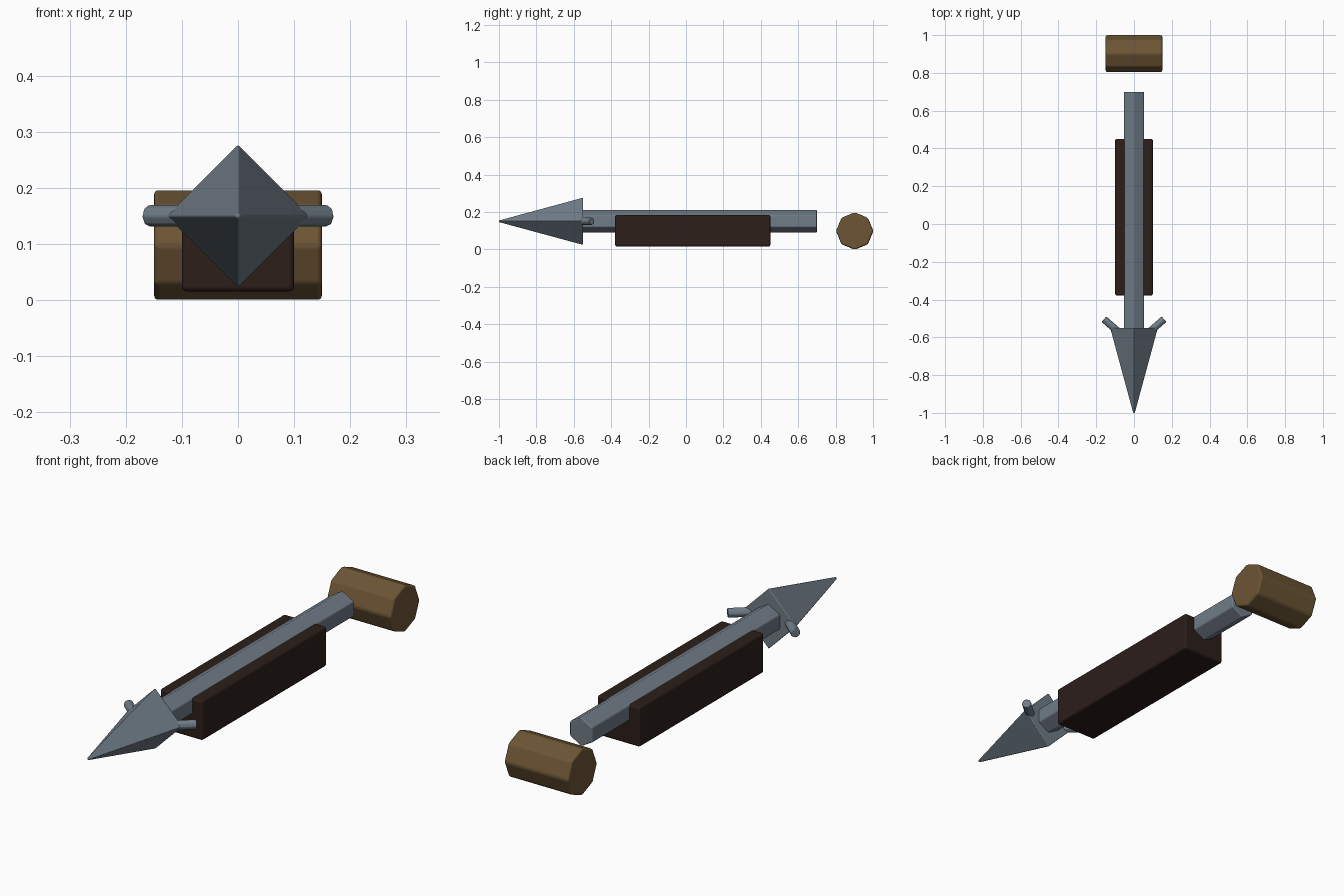
import bpy
from math import pi
from mathutils import Vector

if "Cube" in bpy.data.objects:
    bpy.data.objects.remove(bpy.data.objects["Cube"])


def material(name, rgb):
    m = bpy.data.materials.new(name)
    m.diffuse_color = (*rgb, 1)
    m.use_nodes = True
    m.node_tree.nodes["Principled BSDF"].inputs["Base Color"].default_value = m.diffuse_color
    return m


steel = material("steel", (0.16, 0.20, 0.24))
wood = material("wood", (0.15, 0.09, 0.035))
dark_wood = material("dark_wood", (0.025, 0.013, 0.01))


def finish(name, mat, bevel):
    """Name, colour and softly bevel the active object."""
    ob = bpy.context.object
    ob.name = name
    ob.data.materials.append(mat)
    bpy.ops.object.transform_apply(location=False, rotation=False, scale=True)
    bpy.ops.object.shade_smooth()
    mod = ob.modifiers.new("bevel", 'BEVEL')
    mod.width = bevel
    mod.segments = 3
    mod.limit_method = 'ANGLE'
    mod.angle_limit = 0.5
    mod.harden_normals = True
    return ob


def rod(name, start, end, r1, r2, sides, mat, bevel):
    """Straight prism or tapered cone running from start to end."""
    start, end = Vector(start), Vector(end)
    axis = end - start
    bpy.ops.mesh.primitive_cone_add(
        vertices=sides, radius1=r1, radius2=r2, depth=axis.length,
        location=(start + end) / 2,
        rotation=Vector((0, 0, 1)).rotation_difference(axis).to_euler())
    return finish(name, mat, bevel)


# hexagonal shaft
rod("shaft", (0, 0.70, 0.15), (0, -0.56, 0.15), 0.061, 0.061, 6, steel, 0.005)

# four-sided pointed head
rod("spear_head", (0, -0.55, 0.15), (0, -1.0, 0.15), 0.128, 0.006, 4, steel, 0.004)

# pair of swept-back barbs
for side, label in ((-1, "left"), (1, "right")):
    rod(label + "_barb", (side * 0.06, -0.59, 0.15), (side * 0.159, -0.504, 0.15),
        0.02, 0.02, 8, steel, 0.004)

# dark grip block around the shaft
bpy.ops.mesh.primitive_cube_add(size=1, location=(0, 0.036, 0.099))
bpy.context.object.scale = (0.2, 0.83, 0.168)
finish("grip_block", dark_wood, 0.01)

# octagonal cross roller behind the shaft
rod("end_roller", (-0.15, 0.902, 0.098), (0.15, 0.902, 0.098), 0.1, 0.1, 8, wood, 0.01)
